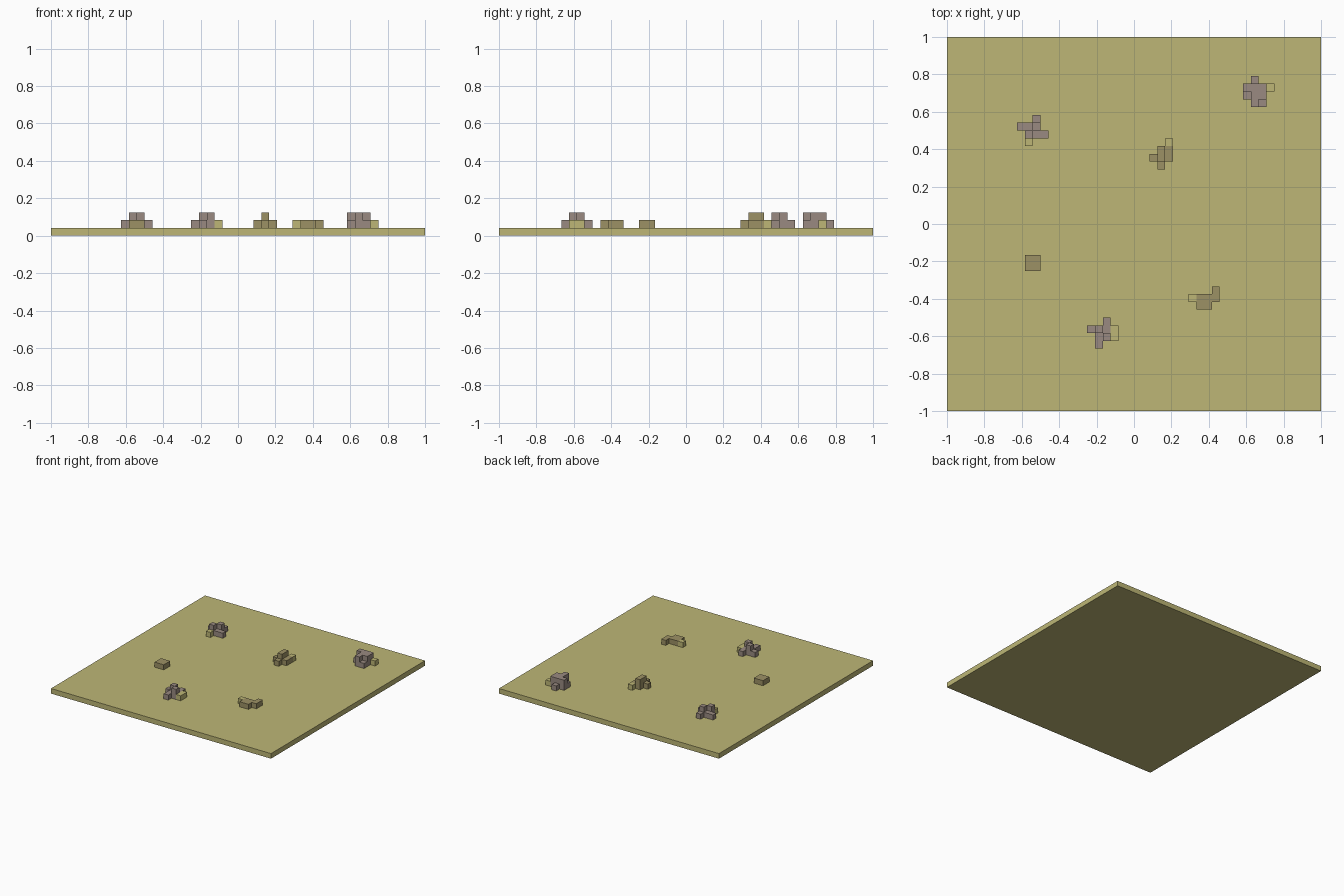
import bpy
import bmesh
from mathutils import Vector

cube = bpy.data.objects.get("Cube")
if cube:
    bpy.data.objects.remove(cube, do_unlink=True)

U = 2 / 48  # edge of one block


def make_material(name, rgb):
    mat = bpy.data.materials.new(name)
    mat.use_nodes = True
    mat.diffuse_color = (*rgb, 1)
    bsdf = mat.node_tree.nodes["Principled BSDF"]
    bsdf.inputs["Base Color"].default_value = (*rgb, 1)
    bsdf.inputs["Roughness"].default_value = 0.9
    return mat


SAND = make_material("dry grass", (0.51, 0.47, 0.18))
OLIVE = make_material("olive stone", (0.335, 0.285, 0.13))
MAUVE = make_material("mauve stone", (0.32, 0.255, 0.22))


def add_object(name, bm, mats):
    mesh = bpy.data.meshes.new(name)
    bm.to_mesh(mesh)
    bm.free()
    for m in mats:
        mesh.materials.append(m)
    obj = bpy.data.objects.new(name, mesh)
    bpy.context.collection.objects.link(obj)
    return obj


# Ground slab, one block thick
bm = bmesh.new()
bmesh.ops.create_cube(bm, size=1)
bmesh.ops.scale(bm, vec=(2, 2, U), verts=bm.verts)
bmesh.ops.translate(bm, vec=(0, 0, U / 2), verts=bm.verts)
add_object("ground_slab", bm, [SAND])


def block_cluster(name, col, row, plan, stone):
    """Stack blocks from a plan whose last line is the front row.
    Digits are stone heights, g is one grass-coloured block."""
    blocks = {}
    for j, line in enumerate(reversed(plan)):
        for i, ch in enumerate(line):
            if ch != ".":
                for k in range(1 if ch == "g" else int(ch)):
                    blocks[i, j, k] = 1 if ch == "g" else 0

    bm = bmesh.new()
    axes = [Vector(a) for a in ((1, 0, 0), (0, 1, 0), (0, 0, 1))]
    for cell, colour in blocks.items():
        centre = Vector(cell) + Vector((0.5, 0.5, 0.5))
        for a in range(3):
            for sign in (1, -1):
                n = axes[a] * sign
                side = tuple(int(c) for c in Vector(cell) + n)
                if side in blocks or side[2] < 0:
                    continue  # hidden face
                u = axes[(a + 1) % 3] * 0.5
                v = n.cross(u)
                quad = [centre + n * 0.5 + p for p in (-u - v, u - v, u + v, v - u)]
                face = bm.faces.new([bm.verts.new(p) for p in quad])
                face.material_index = colour
    bmesh.ops.remove_doubles(bm, verts=bm.verts, dist=0.01)
    bmesh.ops.dissolve_limit(bm, angle_limit=0.01, verts=bm.verts,
                             edges=bm.edges, delimit={"MATERIAL"})
    bmesh.ops.scale(bm, vec=(U, U, U), verts=bm.verts)
    bmesh.ops.translate(bm, vec=(col * U - 1, row * U - 1, U), verts=bm.verts)
    add_object(name, bm, [stone, SAND])


# Rock clusters, placed by the grid cell of their front corner
block_cluster("rocks_back_right", 9, 34, ["..1.", "112.", ".211", ".g.."], MAUVE)
block_cluster("rocks_back_left", 38, 39, [".1..", "222g", "122.", ".21."], MAUVE)
block_cluster("rocks_front_middle", 18, 8, ["..1.", "121g", ".12g", ".1.."], MAUVE)
block_cluster("rocks_back_middle", 26, 31, ["..g", ".21", "121", ".1."], OLIVE)
block_cluster("rocks_front_left", 31, 13, ["...1", "g111", ".11."], OLIVE)
block_cluster("rock_front_right", 10, 18, ["11", "11"], OLIVE)
